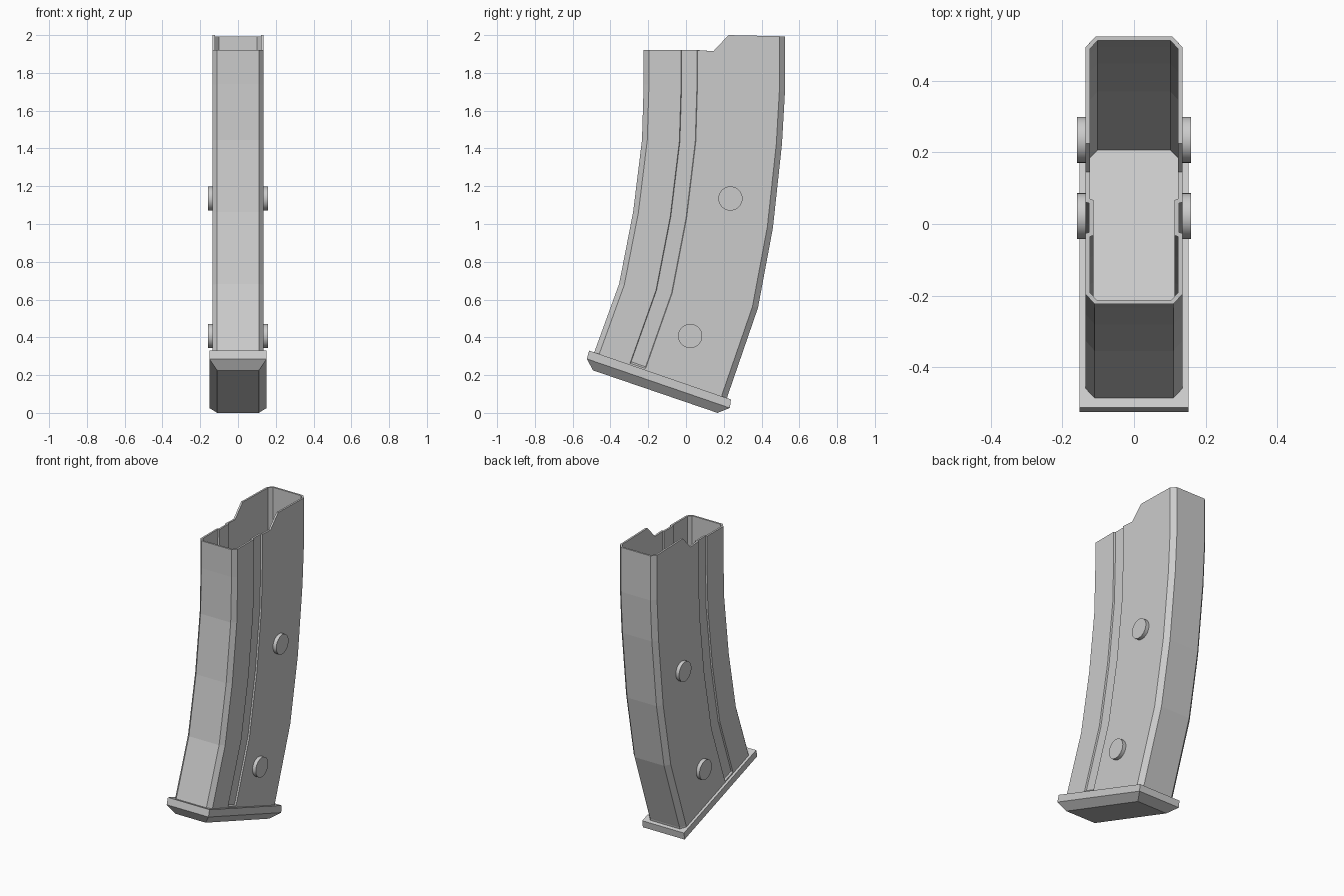
import bpy, bmesh
from math import pi
from mathutils import Vector, Matrix

if "Cube" in bpy.data.objects:
    bpy.data.objects.remove(bpy.data.objects["Cube"])


def make_object(name, bm):
    bmesh.ops.recalc_face_normals(bm, faces=bm.faces)
    mesh = bpy.data.meshes.new(name)
    bm.to_mesh(mesh)
    bm.free()
    obj = bpy.data.objects.new(name, mesh)
    bpy.context.collection.objects.link(obj)
    return obj


def bridge(bm, rings):
    for a, b in zip(rings, rings[1:]):
        for i in range(len(a)):
            j = (i + 1) % len(a)
            bm.faces.new((a[i], a[j], b[j], b[i]))


# Curved body: front point, back point (y, z) and groove depth per station
G = 0.010
stations = [
    ((-0.224, 1.92), (0.524, 1.993), G),
    ((-0.224, 1.74), (0.524, 1.70), G),
    ((-0.233, 1.444), (0.508, 1.423), G),
    ((-0.28, 1.063), (0.46, 0.979), G),
    ((-0.354, 0.683), (0.381, 0.556), G),
    ((-0.481, 0.334), (0.223, 0.098), G),
    ((-0.484, 0.326), (0.220, 0.090), 0.0),
    ((-0.488, 0.315), (0.217, 0.074), 0.0),
]


def half_section(length, groove):
    # (half width, distance behind the front wall)
    return [(0.11, 0), (0.135, 0.028), (0.135, 0.198), (0.135 - groove, 0.201),
            (0.135 - groove, 0.282), (0.135, 0.285), (0.135, 0.369),
            (0.135, 0.449), (0.135, length - 0.03), (0.107, length)]


# Height of the stepped top rim, matching the half section points
rim_z = [1.92] * 6 + [1.915, 2.0, 1.994, 1.993]

bm = bmesh.new()
rings = []
for k, (front, back, groove) in enumerate(stations):
    f, b = Vector(front), Vector(back)
    if k == 0:
        b.y = f.y
    d = (b - f).normalized()
    pts = []
    for i, (x, t) in enumerate(half_section((b - f).length, groove)):
        p = f + d * t
        pts.append((x, p.x, rim_z[i] if k == 0 else p.y))
    loop = pts + [(-x, y, z) for x, y, z in reversed(pts)]
    rings.append([bm.verts.new(p) for p in loop])
bridge(bm, rings)
body = make_object("magazine_body", bm)

# Make sure the open shell faces outward, then give it a wall
front_face = min(body.data.polygons, key=lambda p: p.center.y)
if front_face.normal.y > 0:
    body.data.flip_normals()
wall = body.modifiers.new("wall", 'SOLIDIFY')
wall.thickness = 0.012
wall.offset = -1
wall.use_even_offset = True

# Base plate with a chamfered underside
bm = bmesh.new()
levels = [((-0.513, 0.33), (0.238, 0.071), 0.152),
          ((-0.525, 0.286), (0.232, 0.026), 0.152),
          ((-0.492, 0.225), (0.167, 0.0), 0.11)]
rings = [[bm.verts.new(p) for p in ((-w, *f), (w, *f), (w, *b), (-w, *b))]
         for f, b, w in levels]
bridge(bm, rings)
bm.faces.new(rings[0])
bm.faces.new(rings[-1])
make_object("base_plate", bm)

# Round side studs
for label, y, z in (("upper", 0.235, 1.135), ("lower", 0.022, 0.407)):
    for side, s in (("right", 1), ("left", -1)):
        bm = bmesh.new()
        m = Matrix.Translation((s * 0.143, y, z)) @ Matrix.Rotation(pi / 2, 4, 'Y')
        bmesh.ops.create_cone(bm, cap_ends=True, segments=32, radius1=0.064,
                              radius2=0.064, depth=0.032, matrix=m)
        stud = make_object(f"{label}_{side}_stud", bm)
        bpy.context.view_layer.objects.active = stud
        stud.select_set(True)
        bpy.ops.object.shade_smooth_by_angle(angle=0.6)
        stud.select_set(False)
